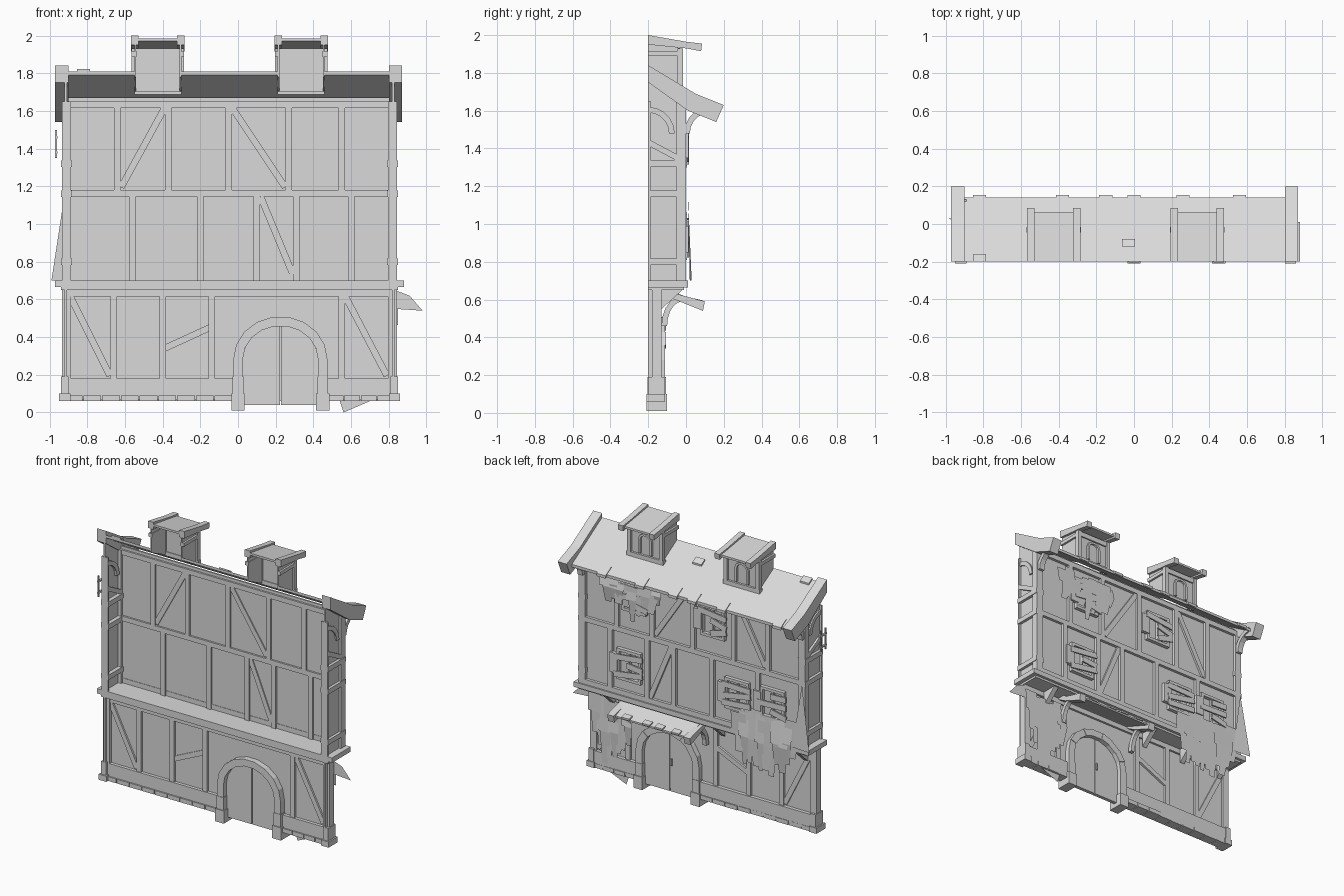
import bpy, bmesh, math, random
from mathutils import Matrix, Vector

random.seed(4)
if "Cube" in bpy.data.objects:
    bpy.data.objects.remove(bpy.data.objects["Cube"])

GREY = (0.7, 0.7, 0.7, 1)
plain_grey = bpy.data.materials.new("plain grey")
plain_grey.use_nodes = True
plain_grey.diffuse_color = GREY
plain_grey.node_tree.nodes["Principled BSDF"].inputs["Base Color"].default_value = GREY

# key lines of the building
LEFT, RIGHT = -0.92, 0.83
BACK, UPPER, LOWER = -0.2, 0, -0.13
BASE, JETTY, FLOOR, MIDDLE, EAVE = 0.06, 0.65, 0.7, 1.16, 1.65
TIMBER, PLANK = 0.035, 0.012
SIDES = (-1, 1)


class Part:
    """Collects simple solids into one named object."""
    def __init__(self, name):
        self.name, self.bm = name, bmesh.new()

    def __enter__(self):
        return self

    def __exit__(self, *error):
        bmesh.ops.recalc_face_normals(self.bm, faces=self.bm.faces)
        mesh = bpy.data.meshes.new(self.name)
        self.bm.to_mesh(mesh)
        self.bm.free()
        mesh.materials.append(plain_grey)
        bpy.context.collection.objects.link(bpy.data.objects.new(self.name, mesh))

    def box(self, xs, ys, zs):
        spans = [sorted(span) for span in (xs, ys, zs)]
        place = Matrix.Translation([(a + b) / 2 for a, b in spans])
        size = Matrix.Diagonal([b - a for a, b in spans] + [1])
        bmesh.ops.create_cube(self.bm, size=1, matrix=place @ size)

    def brace(self, start, end, width, ys):
        # straight timber lying in the wall plane
        a, b = Vector(start), Vector(end)
        side = (b - a).orthogonal().normalized() * width / 2
        self.prism([a + side, b + side, b - side, a - side], ys, 'y')

    def prism(self, outline, span, axis='x'):
        # (y, z) outline swept along x, or (x, z) outline swept along y
        def place(p, t):
            return (t, p[0], p[1]) if axis == 'x' else (p[0], t, p[1])
        near, far = ([self.bm.verts.new(place(p, t)) for p in outline] for t in span)
        self.bm.faces.new(near)
        self.bm.faces.new(far[::-1])
        for i in range(len(near)):
            self.bm.faces.new((near[i - 1], far[i - 1], far[i], near[i]))

    def sheet(self, *points):
        self.bm.faces.new([self.bm.verts.new(p) for p in points])


def around(centre, half):
    return centre - half, centre + half


def upto(end, depth):
    return end - depth, end


def arc(centre, radii, start, end, steps):
    angles = [math.pi * (start + (end - start) * i / steps) for i in range(steps + 1)]
    return [(centre[0] + radii[0] * math.cos(a), centre[1] + radii[1] * math.sin(a)) for a in angles]


def band(centre, outer, inner, start, end, steps=5):
    return arc(centre, outer, start, end, steps) + arc(centre, inner, end, start, steps)


def plank(start, end, drop):
    # sloping board with a vertical cut at each end
    return [start, end, (end[0], end[1] - drop), (start[0], start[1] - drop)]


def roof_board(y_start, y_end, lift=0.0):
    ends = [(y, lift + 1.69 - 0.6 * y) for y in (y_start, y_end)]
    return plank(*ends, drop=0.02)


# plaster walls, open at the rear
with Part("plaster_walls") as p:
    p.box((LEFT, RIGHT), upto(UPPER - 0.02, PLANK), (JETTY, EAVE + 0.02))
    p.box((LEFT, RIGHT), upto(LOWER - 0.015, PLANK), (BASE, JETTY))
    for x in (LEFT, RIGHT - PLANK):
        gable = [(BACK, FLOOR), (UPPER - 0.02, FLOOR), (UPPER - 0.02, EAVE), (BACK, EAVE + 0.13)]
        p.prism(gable, (x, x + PLANK))
        p.box((x, x + PLANK), (BACK, LOWER - 0.02), (BASE, JETTY))


def timber_storey(part, front, low, high, posts, braces):
    ys = upto(front, TIMBER + 0.01)
    for x in posts:
        part.box(around(x, TIMBER / 2), ys, (low, high))
    for start, end in braces:
        part.brace((start, low + TIMBER), (end, high - TIMBER), TIMBER, upto(front - 0.005, TIMBER))
    part.box((LEFT, RIGHT), ys, upto(high, TIMBER))


# exposed timber frame
with Part("upper_timbers") as p:
    timber_storey(p, UPPER, FLOOR, MIDDLE + 0.02, (-0.56, -0.2, 0.1, 0.31, 0.6), [(0.29, 0.12)])
    timber_storey(p, UPPER, MIDDLE, EAVE, (-0.64, -0.37, -0.05, 0.27, 0.55), [(-0.62, -0.39), (0.25, -0.03)])
    p.box((LEFT, RIGHT), upto(UPPER, TIMBER), (FLOOR, FLOOR + TIMBER))
with Part("lower_timbers") as p:
    timber_storey(p, LOWER, BASE + 0.1, JETTY, (-0.66, -0.4, -0.14, 0.55), [(-0.68, -0.89), (0.79, 0.57)])
    p.brace((-0.39, 0.34), (-0.15, 0.45), TIMBER, upto(LOWER, TIMBER))

# corner posts, side rails, curved braces and eave brackets
with Part("corner_timbers") as p:
    for x in (LEFT + 0.01, RIGHT - 0.01):
        xs = around(x, 0.025)
        p.box(xs, upto(UPPER, 0.05), (FLOOR, EAVE))
        p.box(xs, upto(LOWER, 0.05), (BASE, JETTY))
        p.box(xs, (BACK, BACK + PLANK), (FLOOR, EAVE))
        for z in (0.8, MIDDLE, 1.32):
            p.box(around(x, 0.03), (BACK, UPPER), around(z, TIMBER / 2))
        p.prism(plank((BACK, 1.45), (-0.05, 1.37), TIMBER), xs)
        for centre, start, end in ((BACK, 0, 0.5), (0.13, 1, 0.5)):
            p.prism(band((centre, 1.48), (0.14, 0.14), (0.11, 0.11), start, end), around(x, 0.02))

# jetty floor with moulded sill and small brackets
with Part("jetty_sill") as p:
    p.box((LEFT - 0.05, RIGHT + 0.05), (BACK, UPPER + 0.01), (JETTY + 0.015, FLOOR))
    p.box((LEFT - 0.02, RIGHT + 0.02), (BACK, UPPER - 0.01), (JETTY, JETTY + 0.02))
    for x in (-0.85, -0.53, -0.2, 0.66):
        p.prism([(LOWER, JETTY), (UPPER - 0.02, JETTY), (LOWER, JETTY - 0.1)], around(x, TIMBER / 2))

# arched doorway: voussoirs, jamb stones and double door
DOOR, SPRING, STONES = 0.225, 0.28, 9
with Part("door_arch") as p:
    for i in range(STONES):
        stone = band((DOOR, SPRING), (0.25, 0.23), (0.2, 0.18), i / STONES, (i + 1) / STONES, steps=1)
        p.prism(stone, (BACK, LOWER + 0.02 + 0.004 * (i % 2)), 'y')
    for side in SIDES:
        for top, swell in ((SPRING, 0), (0.19, 0.003), (0.1, 0.01)):
            xs = around(DOOR + side * 0.225, 0.025 + swell)
            p.box(xs, (BACK - swell, LOWER + 0.02 + swell), (top - 0.09, top))
        p.box(around(DOOR + side * 0.225, 0.03), (BACK, LOWER + 0.02), (0.04, BASE))
with Part("double_door") as p:
    for side in SIDES:
        inner = DOOR + side * 0.003
        leaf = [(inner, 0.04), (DOOR + side * 0.2, 0.04)]
        leaf += arc((DOOR, SPRING), (side * 0.2, 0.185), 0, 0.48, 6) + [(inner, SPRING + 0.185)]
        p.prism(leaf, upto(LOWER - 0.01, 0.025), 'y')
    p.box(around(DOOR - 0.015, 0.006), upto(LOWER, 0.01), around(0.25, 0.025))

# plinth courses and corner stones
with Part("stone_plinth") as p:
    for start, end in ((LEFT, DOOR - 0.25), (DOOR + 0.25, RIGHT)):
        p.box((start, end), (BACK + 0.02, LOWER + 0.01), (BASE + 0.01, 0.18))
        count = round((end - start) / 0.1)
        width = (end - start) / count
        for i in range(count):
            x = start + i * width
            front = LOWER + random.uniform(0.01, 0.02)
            p.box((x, x + width - 0.005), (BACK + 0.01, front), (BASE, BASE + 0.03))
    for x in (LEFT, RIGHT):
        p.box(around(x, 0.03), (BACK - 0.01, LOWER + 0.02), (BASE, 0.1))
        p.box(around(x, 0.02), (BACK, LOWER + 0.015), (0.1, 0.19))

# porch canopy on curved brackets
with Part("porch_canopy") as p:
    eave = Vector((0.08, 0.585))
    p.prism(plank((LOWER, 0.665), eave, PLANK), around(DOOR, 0.3))
    for side in SIDES:
        x = DOOR + side * 0.3
        verge = [(LOWER, 0.69), (-0.05, 0.63), (0.1, 0.59), (0.09, 0.54), (-0.06, 0.6), (LOWER, 0.64)]
        p.prism(verge, around(x, 0.025))
        p.prism(band((-0.02, 0.46), (0.11, 0.16), (0.08, 0.13), 1, 0.5), around(x, 0.015))
    for i, step in enumerate((-0.2, -0.07, 0.03, 0.19)):
        shingle = plank(eave + Vector((-0.03, 0.02)), eave + Vector((0.01, 0.01)), PLANK)
        p.prism(shingle, around(DOOR + step, 0.03))

# main roof, left open under the dormers
DORMERS = {"right_dormer": -0.425, "left_dormer": 0.335}
HALF = 0.125
with Part("main_roof") as p:
    ends = (LEFT, RIGHT - 0.02)
    p.prism(roof_board(UPPER - 0.03, 0.14), ends)
    edges = [ends[0]] + [x for c in DORMERS.values() for x in around(c, HALF)] + [ends[1]]
    for span in zip(edges[::2], edges[1::2]):
        p.prism(roof_board(BACK, UPPER - 0.03), span)
    for x in (-0.82, -0.38, -0.15, 0, 0.26, 0.56):
        p.prism(roof_board(0.09, 0.155, lift=0.006), around(x, TIMBER))
    for x, y in ((-0.82, BACK), (-0.03, -0.12)):
        p.prism(roof_board(y, y + 0.04, lift=PLANK), around(x, TIMBER))
with Part("roof_verges") as p:
    top = [Vector(point) for point in ((BACK, 1.84), (0.05, 1.69), (0.2, 1.63))]
    under = [point + Vector((-0.04 * (point.x > BACK), -0.09)) for point in reversed(top)]
    for x in (LEFT - 0.015, RIGHT + 0.005):
        p.prism(top + under, around(x, TIMBER))

# dormers
for name, centre in DORMERS.items():
    with Part(name) as p:
        front, low, high = UPPER - 0.03, 1.7, 1.93
        p.box(around(centre, HALF), upto(front, 0.01), (low, high))
        p.box(around(centre, HALF + 0.02), around(front, 0.015), (low, low + 0.03))
        p.box(around(centre, HALF), around(front, 0.01), upto(high, TIMBER))
        for side in SIDES:
            edge = centre + side * HALF
            cheek = [(BACK, low + 0.08), (front, low), (front, high), (BACK, high + 0.04)]
            p.prism(cheek, around(edge - side * 0.005, 0.005))
            p.box(around(edge, 0.014), around(front, 0.015), (low, high))
            p.box(around(edge, 0.014), (BACK, front), upto(high - 0.015, 0.025))
            verge = [(BACK, 2), (0, 1.965), (0.085, 1.955), (0.08, 1.915), (0, high), (BACK, high + 0.02)]
            p.prism(verge, around(edge - side * 0.003, 0.02))
            p.box(around(centre + side * 0.045, 0.008), (front, front + 0.015), (1.74, 1.84))
        p.prism(plank((BACK, 1.985), (0.065, 1.945), 0.015), around(centre, HALF - 0.01))
        p.prism(band((centre, 1.84), (0.053, 0.045), (0.037, 0.03), 0, 1), (front, front + 0.015), 'y')


# shuttered windows with loose boards
def window(name, x, z, half=0.085, tall=0.1):
    with Part(name) as p:
        depth = (UPPER - 0.03, UPPER + 0.006)
        for side in SIDES:
            p.box(around(x + side * half, 0.01), depth, around(z, tall))
            p.box(around(x, half + 0.01), depth, around(z + side * tall, 0.01))
        p.box(around(x, 0.006), upto(UPPER, 0.03), around(z, tall))
        for level in (-1, 0, 1):
            tilt, height = random.uniform(-0.02, 0.02), z + level * tall * 0.6
            end = x + half * random.choice((0.1, 1.3))
            p.brace((x - half - 0.03, height - tilt), (end, height + tilt), 0.04, (depth[1], depth[1] + 0.01))
        p.box((x + half, x + half + BASE), around(UPPER, PLANK), around(z, tall * 0.7))


places = {"middle": (-0.21, 1.41), "upper": (0.41, 1.42), "left": (0.45, 0.92),
          "right": (-0.4, 0.94), "corner": (-0.68, 0.95)}
for name, (x, z) in places.items():
    window(name + "_window", x, z)

# small lattice hanging off the right side
with Part("side_lattice") as p:
    x = LEFT - 0.045
    for y in (-0.19, -0.14):
        p.box(around(x, 0.005), around(y, 0.005), (1.35, 1.5))
    for z in (1.38, 1.46):
        p.box(around(x, 0.006), around(-0.16, 0.04), around(z, 0.006))


# ivy: overlapping ragged hanging sheets
def ivy(name, start, end, top, low, y, count):
    with Part(name) as p:
        for i in range(count):
            along = (i + 0.5) / count
            x, w = start + (end - start) * along, random.uniform(0.03, 0.06)
            reach = random.uniform(0.4, 0.7) + 0.3 * math.sin(math.pi * along)
            head, tip = top - random.uniform(0, 0.08), top - (top - low) * min(1, reach)
            bend, near, far = (head + tip) / 2, y + random.uniform(0, 0.02), y + random.uniform(0.01, 0.03)
            p.sheet((x - w, near, head), (x + w, near, head), (x + w, far, bend), (x - w, far, bend))
            p.sheet((x - w, far, bend), (x + w / 2, far, bend), (x + w / 3, near, tip), (x - w / 2, near, tip))


ivy("eave_ivy", 0.2, 0.64, 1.62, 1.23, UPPER, 9)
ivy("wall_ivy", -0.86, -0.4, 0.9, 0.36, UPPER, 11)
ivy("door_ivy", 0.52, 0.82, 0.64, 0.04, LOWER, 8)
with Part("stray_ivy") as p:
    p.sheet((RIGHT, LOWER, JETTY), (0.91, LOWER, 0.62), (0.98, LOWER, 0.54), (RIGHT, LOWER, 0.55))
    p.sheet((0.54, LOWER, BASE), (0.7, LOWER, BASE), (0.56, LOWER, 0))
    p.sheet((LEFT, 0.01, MIDDLE), (LEFT - 0.07, 0.03, FLOOR), (LEFT + 0.07, 0.02, FLOOR))
